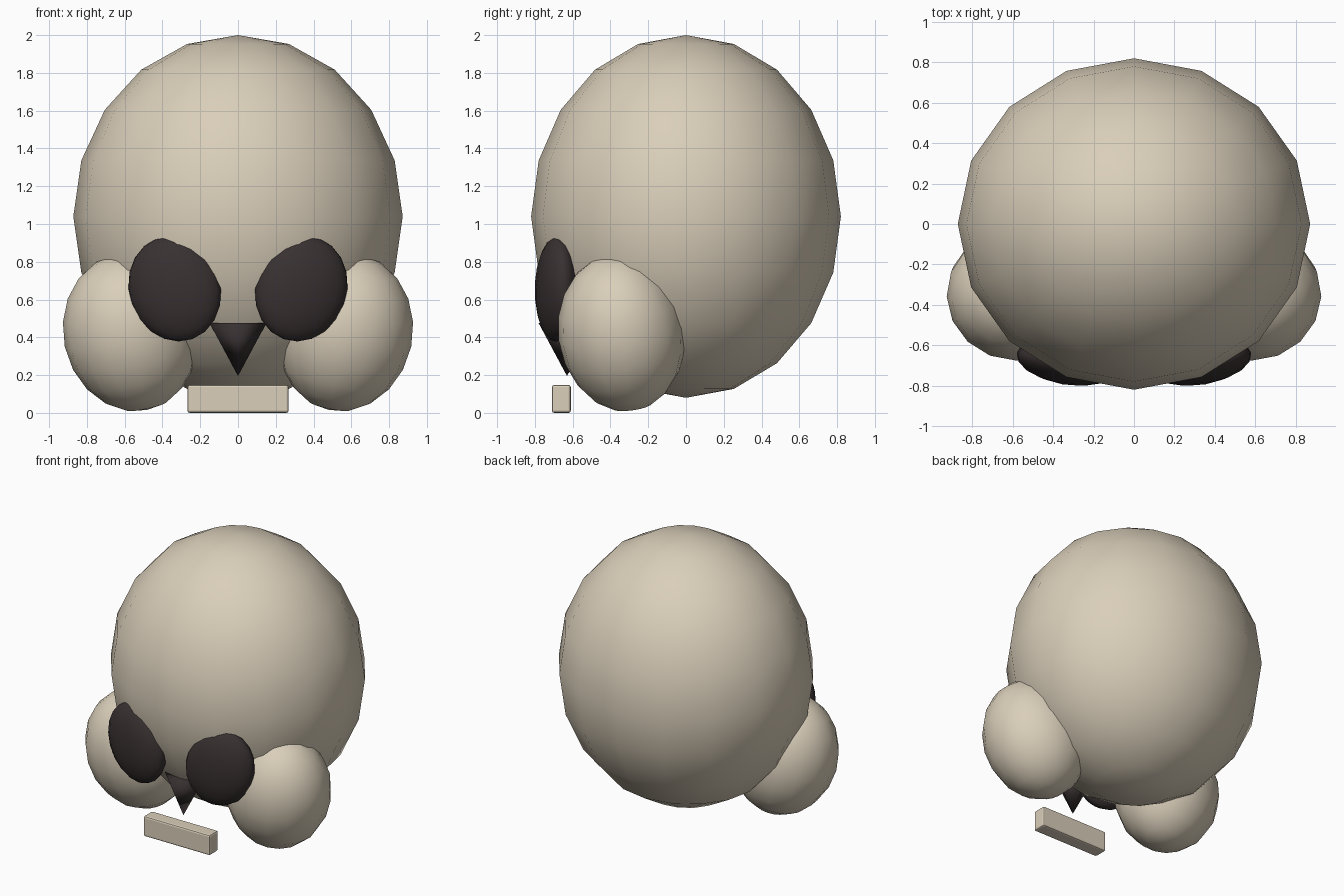
import bpy
from math import radians

if "Cube" in bpy.data.objects:
    bpy.data.objects.remove(bpy.data.objects["Cube"])


def make_material(name, rgb):
    m = bpy.data.materials.new(name)
    m.diffuse_color = (*rgb, 1)
    m.use_nodes = True
    m.node_tree.nodes["Principled BSDF"].inputs["Base Color"].default_value = m.diffuse_color
    return m


BONE = make_material("bone", (0.70, 0.62, 0.49))
DARK = make_material("dark hollow", (0.040, 0.030, 0.031))


def finish(name, mat):
    ob = bpy.context.object
    ob.name = name
    ob.data.materials.append(mat)
    return ob


def ellipsoid(name, loc, radii, mat, rot=(0, 0, 0)):
    bpy.ops.mesh.primitive_uv_sphere_add(segments=16, ring_count=10, radius=1, location=loc,
                                         rotation=[radians(a) for a in rot])
    ob = finish(name, mat)
    ob.scale = radii
    bpy.ops.object.shade_smooth()
    return ob


# Cranium
ellipsoid("cranium", (0, 0, 1.04), (0.872, 0.82, 0.96), BONE)

# Cheeks and eye sockets, one per side, leaning outwards at the top
for side, s in (("left", -1), ("right", 1)):
    ellipsoid(side + "_cheek", (s * 0.567, -0.34, 0.425), (0.358, 0.337, 0.422),
              BONE, (8, s * 12, 0))
    ellipsoid(side + "_eye_socket", (s * 0.335, -0.683, 0.657), (0.245, 0.112, 0.283),
              DARK, (0, s * 20, s * 10))

# Nose cavity: four-sided cone pointing down
bpy.ops.mesh.primitive_cone_add(vertices=4, radius1=0.15, radius2=0, depth=0.28,
                                location=(0, -0.63, 0.335), rotation=(radians(180), 0, 0))
finish("nose_cavity", DARK)
bpy.ops.object.shade_smooth()

# Row of teeth: bevelled bar
bpy.ops.mesh.primitive_cube_add(size=1, location=(0, -0.66, 0.074))
teeth = finish("teeth_bar", BONE)
teeth.scale = (0.536, 0.1, 0.148)
bpy.ops.object.transform_apply(location=False, rotation=False, scale=True)
bevel = teeth.modifiers.new("soft edges", 'BEVEL')
bevel.width = 0.012
bevel.segments = 2
